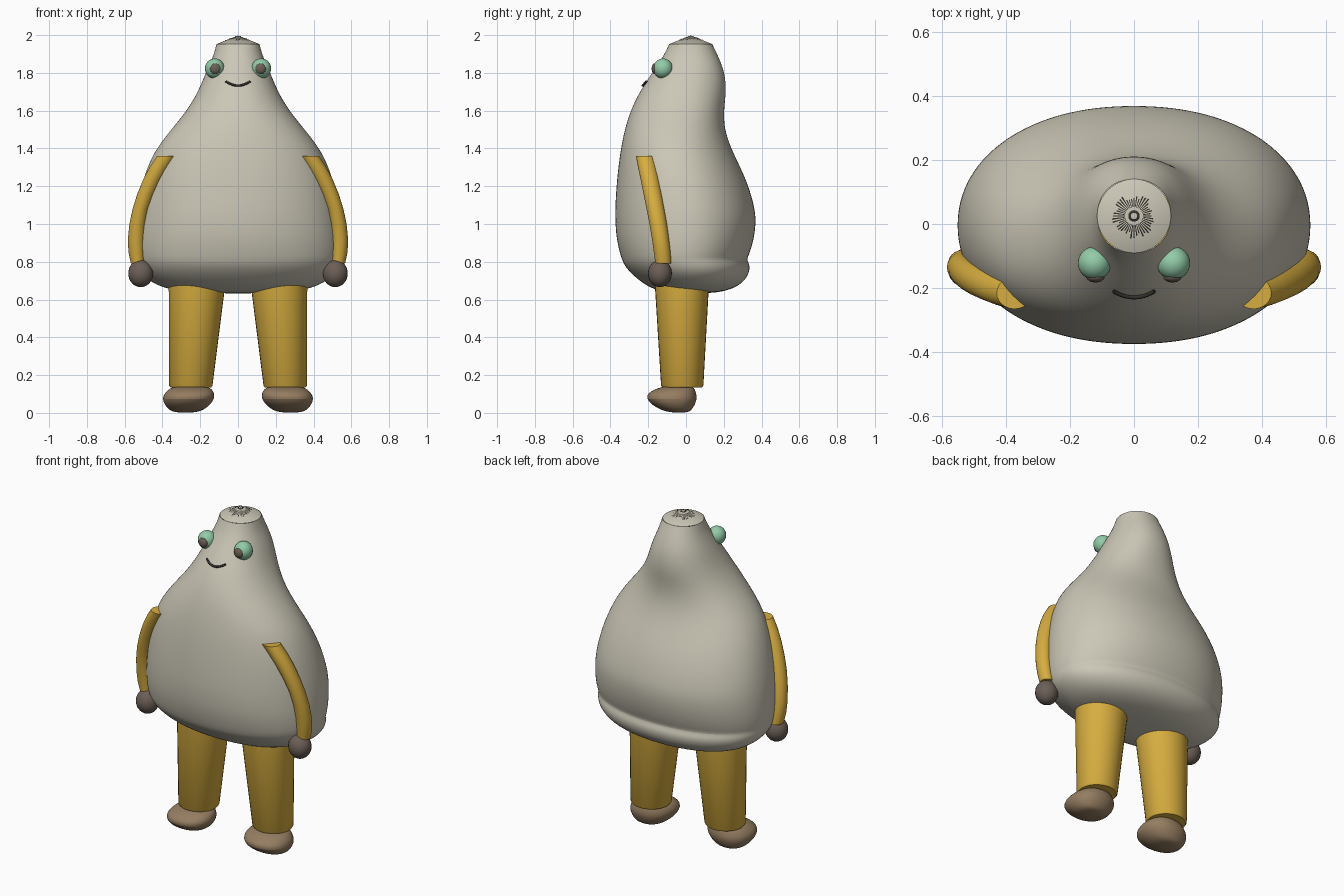
import bpy, bmesh, math, random
from mathutils import Vector

if "Cube" in bpy.data.objects:
    bpy.data.objects.remove(bpy.data.objects["Cube"], do_unlink=True)
random.seed(4)


def material(name, *rgb):
    m = bpy.data.materials.new(name)
    m.use_nodes = True
    m.diffuse_color = (*rgb, 1)
    m.node_tree.nodes["Principled BSDF"].inputs["Base Color"].default_value = (*rgb, 1)
    return m


cream = material("warm grey skin", .60, .57, .47)
yellow = material("mustard cloth", .68, .42, .05)
green = material("mint eye", .29, .60, .39)
brown = material("dark brown", .15, .115, .095)
tan = material("tan shoe", .30, .205, .12)
ink = material("near black", .035, .03, .025)


def finish(name, bm, mat, subdivide=0, smooth=True):
    bmesh.ops.recalc_face_normals(bm, faces=bm.faces)
    mesh = bpy.data.meshes.new(name)
    bm.to_mesh(mesh)
    bm.free()
    mesh.materials.append(mat)
    ob = bpy.data.objects.new(name, mesh)
    bpy.context.collection.objects.link(ob)
    if smooth:
        bpy.ops.object.select_all(action='DESELECT')
        ob.select_set(True)
        bpy.context.view_layer.objects.active = ob
        bpy.ops.object.shade_smooth_by_angle(angle=math.radians(50))
    if subdivide:
        mod = ob.modifiers.new("Smooth", 'SUBSURF')
        mod.levels = mod.render_levels = subdivide
    return ob


def signed_power(v, p):
    return math.copysign(abs(v) ** p, v)


def loft(name, rows, mat, segs=32, power=2.0, subdivide=0, cap_top=True):
    """Stack horizontal rounded rings given as (z, cx, cy, rx, ry)."""
    bm = bmesh.new()
    rings = []
    for z, cx, cy, rx, ry in rows:
        ring = []
        for i in range(segs):
            a = math.tau * i / segs
            x = signed_power(math.cos(a), 2 / power)
            y = signed_power(math.sin(a), 2 / power)
            ring.append(bm.verts.new((cx + rx * x, cy + ry * y, z)))
        rings.append(ring)
    for low, high in zip(rings, rings[1:]):
        for i in range(segs):
            j = (i + 1) % segs
            bm.faces.new((low[i], low[j], high[j], high[i]))
    bm.faces.new(rings[0])
    if cap_top:
        bm.faces.new(rings[-1])
    return finish(name, bm, mat, subdivide)


def ball(name, centre, size, mat):
    bm = bmesh.new()
    bmesh.ops.create_uvsphere(bm, u_segments=24, v_segments=16, radius=1)
    for v in bm.verts:
        v.co = Vector(centre) + Vector(size) * v.co
    return finish(name, bm, mat)


# Body: height, half width, front depth, back depth
body = [
    (.632, .20, -.07, .14), (.652, .37, -.17, .24), (.69, .46, -.235, .305),
    (.74, .52, -.295, .337), (.785, .54, -.33, .34), (.812, .543, -.34, .322),
    (.84, .55, -.35, .337), (.92, .555, -.37, .362), (1.02, .548, -.377, .374),
    (1.1, .537, -.376, .362), (1.2, .515, -.37, .333), (1.3, .483, -.36, .29),
    (1.4, .435, -.346, .24), (1.5, .355, -.326, .205), (1.6, .272, -.295, .20),
    (1.7, .212, -.247, .215), (1.8, .172, -.18, .207), (1.88, .135, -.125, .175),
    (1.93, .12, -.1, .15), (1.952, .115, -.09, .14)]
loft("body", [(z, 0, (f + b) / 2, w, (b - f) / 2) for z, w, f, b in body],
     cream, power=2.15, subdivide=2, cap_top=False)

# Shallow cone closing the head
HEAD_Y, HEAD_R, PEAK, DROP = .025, .115, 1.998, .046


def on_cap(r, a, lift=0.0):
    return (r * math.cos(a), HEAD_Y + r * math.sin(a), PEAK - DROP * r / HEAD_R + lift)


bm = bmesh.new()
bmesh.ops.create_cone(bm, cap_ends=False, segments=64, radius1=HEAD_R, radius2=0, depth=DROP)
bmesh.ops.translate(bm, verts=bm.verts, vec=(0, HEAD_Y, PEAK - DROP / 2))
finish("head_cap", bm, cream)

# Thin dark hair streaks around the crown
bm = bmesh.new()
count = 44
for i in range(count):
    a = math.tau * i / count
    inner, outer = .028, random.uniform(.05, .072)
    spread = .035
    bm.faces.new([bm.verts.new(on_cap(r, a + d, .002)) for r, d in
                  ((inner, -spread), (outer, -spread), (outer, spread), (inner, spread))])
rings = [[bm.verts.new(on_cap(r, math.tau * i / 24, .002)) for i in range(24)]
         for r in (.01, .018)]
for i in range(24):
    j = (i + 1) % 24
    bm.faces.new((rings[0][i], rings[1][i], rings[1][j], rings[0][j]))
finish("hair_streaks", bm, ink, smooth=False)

# Mouth: small curved tube
curve = bpy.data.curves.new("mouth", 'CURVE')
curve.dimensions = '3D'
curve.bevel_depth = .006
curve.use_fill_caps = True
line = curve.splines.new('POLY')
steps = 12
line.points.add(steps)
for i, p in enumerate(line.points):
    t = 2 * i / steps - 1
    p.co = (.064 * t, -.229 + .019 * t * t, 1.733 + .022 * t * t, 1)
curve.materials.append(ink)
bpy.context.collection.objects.link(bpy.data.objects.new("mouth", curve))

# Arm: height, inner x, outer x, centre y, half depth
arm = [(.79, .495, .567, -.12, .042), (.85, .495, .58, -.126, .044),
       (.92, .495, .583, -.135, .045), (1.0, .488, .575, -.147, .046),
       (1.08, .472, .558, -.162, .047), (1.16, .44, .533, -.177, .048),
       (1.24, .398, .5, -.192, .049), (1.3, .36, .468, -.204, .05),
       (1.36, .317, .428, -.215, .05)]
# Shoe: height, centre x, centre y, half width, half length
shoe = [(0, .28, -.035, .06, .05), (.025, .27, -.06, .11, .1),
        (.075, .263, -.078, .145, .142), (.115, .255, -.072, .13, .125),
        (.146, .248, -.035, .09, .075)]

for side, s in (("left", 1), ("right", -1)):
    loft(side + "_arm", [(z, s * (i + o) / 2, y, (o - i) / 2, d) for z, i, o, y, d in arm],
         yellow, segs=24)
    ball(side + "_hand", (s * .515, -.138, .738), (.066, .063, .072), brown)
    loft(side + "_leg", [(.135, s * .25, -.02, .108, .105), (.145, s * .25, -.02, .115, .112),
                         (.76, s * .212, -.022, .155, .148)], yellow)
    loft(side + "_shoe", [(z, s * x, y, w, d) for z, x, y, w, d in shoe],
         tan, segs=16, power=2.2, subdivide=2)
    ball(side + "_eye", (s * .123, -.122, 1.823), (.052, .052, .053), green)
    ball(side + "_pupil", (s * .12, -.166, 1.822), (.028, .016, .028), brown)
